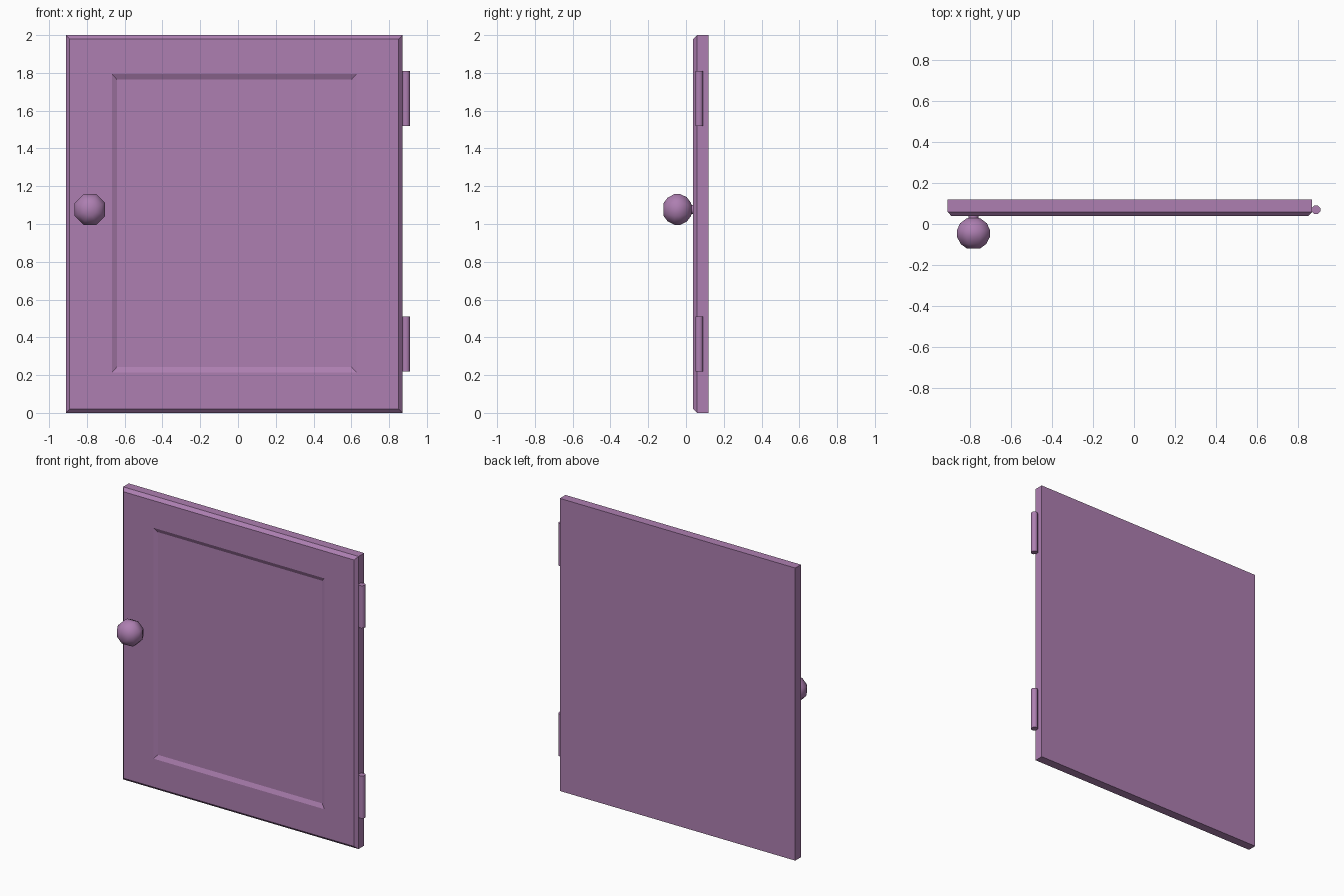
import bpy
import bmesh
from math import cos, sin, pi, radians

cube = bpy.data.objects.get("Cube")
if cube:
    bpy.data.objects.remove(cube, do_unlink=True)

paint = bpy.data.materials.new("mauve_paint")
paint.use_nodes = True
mauve = (0.42, 0.212, 0.44, 1)
paint.diffuse_color = mauve
paint.node_tree.nodes["Principled BSDF"].inputs["Base Color"].default_value = mauve


def loft(name, rings, smooth=False):
    """Join equal rings of points into a closed solid with end caps."""
    bm = bmesh.new()
    loops = [[bm.verts.new(p) for p in ring] for ring in rings]
    n = len(loops[0])
    for a, b in zip(loops, loops[1:]):
        for i in range(n):
            j = (i + 1) % n
            bm.faces.new((a[i], a[j], b[j], b[i]))
    bm.faces.new(loops[0])
    bm.faces.new(loops[-1])
    bmesh.ops.recalc_face_normals(bm, faces=bm.faces)
    mesh = bpy.data.meshes.new(name)
    bm.to_mesh(mesh)
    bm.free()
    mesh.materials.append(paint)
    obj = bpy.data.objects.new(name, mesh)
    bpy.context.collection.objects.link(obj)
    if smooth:
        bpy.ops.object.select_all(action='DESELECT')
        obj.select_set(True)
        bpy.context.view_layer.objects.active = obj
        bpy.ops.object.shade_smooth_by_angle(angle=radians(60))
    return obj


def octagon(apothem):
    r = apothem / cos(pi / 8)
    return [(r * cos(a), r * sin(a)) for a in (pi / 8 + k * pi / 4 for k in range(8))]


# Door slab: back, sides, front chamfer, then the sunken panel
def rect(w, h, y, x=-0.02, z=1.0):
    return [(x + sx * w, y, z + sz * h) for sx, sz in ((-1, -1), (1, -1), (1, 1), (-1, 1))]


loft("door_panel", [
    rect(0.89, 1.0, 0.12),
    rect(0.89, 1.0, 0.059),
    rect(0.871, 0.979, 0.038),
    rect(0.647, 0.789, 0.038, z=1.004),
    rect(0.621, 0.761, 0.051, z=1.004),
])

# Round knob with its short stem, turned about the y axis
knob_profile = [
    (0.032, -0.12), (0.062, -0.098), (0.081, -0.062), (0.081, -0.03),
    (0.065, 0.004), (0.034, 0.027), (0.024, 0.029), (0.024, 0.045),
]
loft("door_knob", [[(-0.784 + u, y, 1.077 + v) for u, v in octagon(r)]
                   for r, y in knob_profile], smooth=True)

# Hinge barrels
for name, z in (("lower_hinge", 0.22), ("upper_hinge", 1.52)):
    loft(name, [[(0.889 + u, 0.07 + v, z + dz) for u, v in octagon(0.021)]
                for dz in (0, 0.29)], smooth=True)
